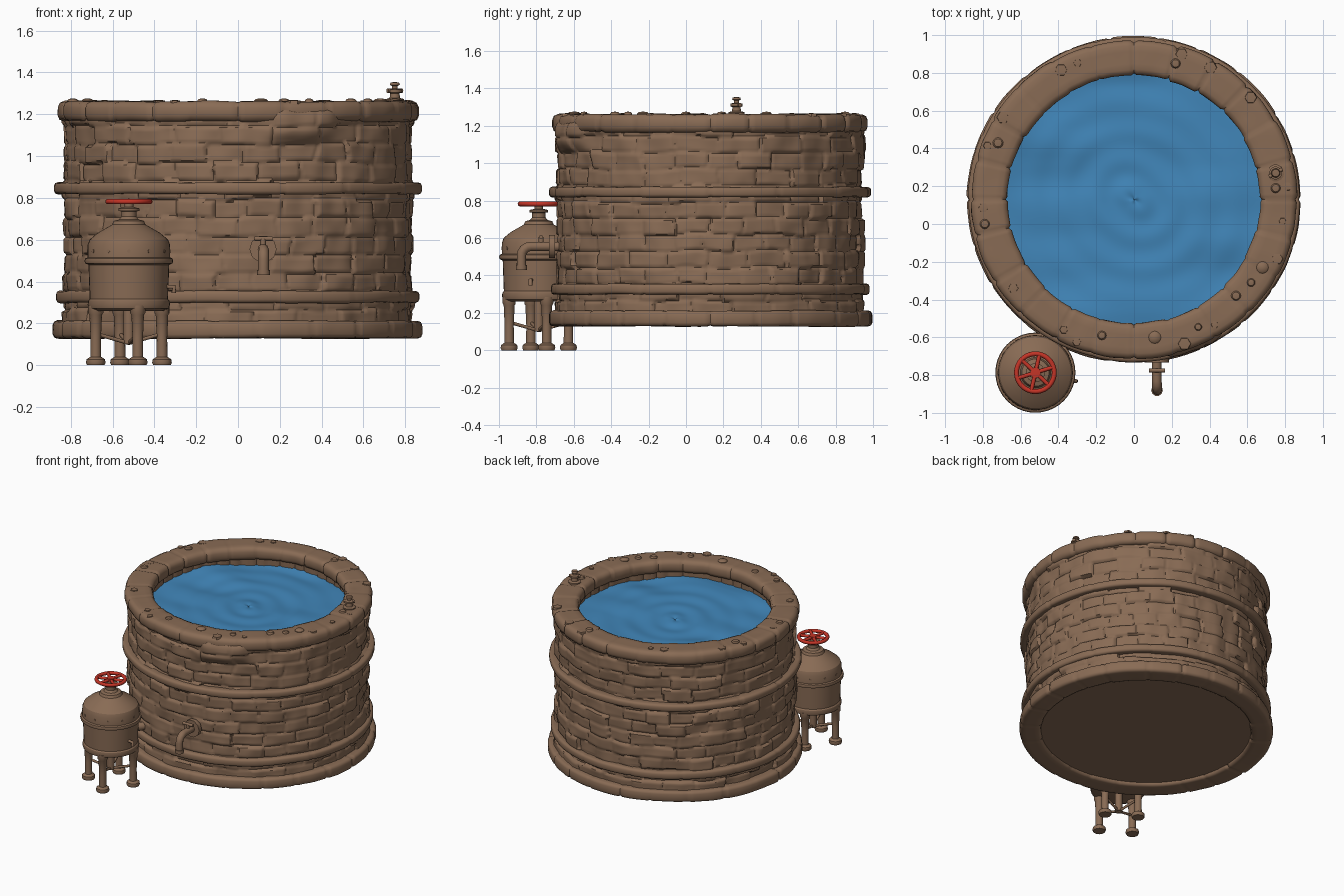
import bpy, bmesh, math, random
from mathutils import Vector, noise

if "Cube" in bpy.data.objects:
    bpy.data.objects.remove(bpy.data.objects["Cube"])

random.seed(4)
TAU = 2 * math.pi
CX, CY, SY = 0.0, 0.13, 0.98          # tank centre, slight y squash
BX, BY = -0.522, -0.787               # boiler centre


def material(name, rgb):
    m = bpy.data.materials.new(name)
    m.diffuse_color = (*rgb, 1)
    m.use_nodes = True
    m.node_tree.nodes["Principled BSDF"].inputs["Base Color"].default_value = m.diffuse_color
    return m


BROWN = material("weathered_brown", (0.25, 0.148, 0.09))
BLUE = material("water_blue", (0.052, 0.235, 0.48))
RED = material("wheel_red", (0.55, 0.035, 0.02))


def finish(name, bm, mat, angle=40):
    bmesh.ops.remove_doubles(bm, verts=bm.verts, dist=1e-5)
    bmesh.ops.recalc_face_normals(bm, faces=bm.faces)
    me = bpy.data.meshes.new(name)
    bm.to_mesh(me)
    bm.free()
    me.materials.append(mat)
    ob = bpy.data.objects.new(name, me)
    bpy.context.collection.objects.link(ob)
    bpy.ops.object.select_all(action='DESELECT')
    ob.select_set(True)
    bpy.context.view_layer.objects.active = ob
    bpy.ops.object.shade_smooth_by_angle(angle=math.radians(angle))
    return ob


def dense(profile, step):
    out = []
    for (r0, z0), (r1, z1) in zip(profile, profile[1:]):
        n = max(1, round(math.hypot(r1 - r0, z1 - z0) / step))
        out += [(r0 + (r1 - r0) * i / n, z0 + (z1 - z0) * i / n) for i in range(n)]
    return out + [profile[-1]]


def lathe(name, profile, at, n=32, disp=None, sy=1.0, mat=BROWN, closed=False, angle=40):
    """Revolve (r, z) points; disp(theta, r, z) returns a new (r, z)."""
    bm = bmesh.new()
    rings = []
    for r, z in profile:
        ring = []
        for i in range(n):
            t = TAU * i / n
            rr, zz = disp(t, r, z) if disp else (r, z)
            ring.append(bm.verts.new((at[0] + rr * math.cos(t), at[1] + rr * math.sin(t) * sy, zz)))
        rings.append(ring)
    for a, b in zip(rings, rings[1:] + (rings[:1] if closed else [])):
        for i in range(n):
            j = (i + 1) % n
            bm.faces.new((a[i], a[j], b[j], b[i]))
    return finish(name, bm, mat, angle)


def tube(name, pts, radius, mat=BROWN, cyclic=False):
    cu = bpy.data.curves.new(name, 'CURVE')
    cu.dimensions = '3D'
    cu.bevel_depth, cu.bevel_resolution, cu.use_fill_caps = radius, 3, True
    sp = cu.splines.new('POLY')
    sp.points.add(len(pts) - 1)
    for p, q in zip(sp.points, pts):
        p.co = (*q, 1)
    sp.use_cyclic_u = cyclic
    sp.use_smooth = True
    cu.materials.append(mat)
    ob = bpy.data.objects.new(name, cu)
    bpy.context.collection.objects.link(ob)
    return ob


def rnd(*key):
    return random.Random(hash(key)).random()


def fuzz(t, z, f, seed=0.0):
    return noise.noise(Vector((math.cos(t) * f, math.sin(t) * f, z * f + seed)))


# Uneven stone courses on the wall
def stone_wall(t, r, z):
    h = 0.088
    v = (z + 0.018 * fuzz(t, z, 4)) / h
    row = math.floor(v)
    cells = 22 + int(rnd(row, 1) * 10)
    u = (t / TAU + 0.004 * fuzz(t, z, 9, 3)) * cells + rnd(row, 2)
    cell = math.floor(u) % cells
    edge = min((v - row) * h, (1 - v + row) * h)
    side = min(u - math.floor(u), 1 - u + math.floor(u)) * TAU * r / cells
    d = (rnd(row, cell, 5) - 0.5) * 0.026 + 0.012 * fuzz(t, z, 8, 7)
    d -= 0.012 * max(0, 1 - min(edge, side) / 0.011) * (0.3 + 0.7 * rnd(row, cell, 8))
    # crumbled overhang under the rim, front right
    x = r * math.cos(t)
    if math.sin(t) < 0 and z > 1.02:
        q = ((x - 0.30) / 0.16) ** 4 + ((z - 1.15) / 0.075) ** 4
        d += 0.04 * math.exp(-q)
    return r + d, z


lathe("stone_wall", dense([(0.835, 0.17), (0.833, 1.22)], 0.0105), (CX, CY), 480, stone_wall, SY, angle=50)


# Worn rings: split into blocks with slightly different size and dark seams
def worn(seed, blocks, amp, mid_r, mid_z, seam=0.03):
    def f(t, r, z):
        u = t / TAU * blocks + 0.25 * fuzz(t, 0, 3, seed)
        c = math.floor(u) % blocks
        s = min(u - math.floor(u), 1 - u + math.floor(u)) * TAU * 0.85 / blocks
        k = 1 + (rnd(seed, c) - 0.5) * amp - seam * 4 * max(0, 1 - s / 0.012)
        k += amp * 0.5 * fuzz(t, z + r, 9, seed)
        return mid_r + (r - mid_r) * k, mid_z + (z - mid_z) * k
    return f


def block_ring(name, r0, r1, z0, z1, bev, seed, blocks, amp, wob=0.0):
    p = [(r0, z0 + bev), (r0 + bev * .3, z0 + bev * .3), (r0 + bev, z0), (r1 - bev, z0),
         (r1 - bev * .3, z0 + bev * .3), (r1, z0 + bev), (r1, z1 - bev),
         (r1 - bev * .3, z1 - bev * .3), (r1 - bev, z1), (r0 + bev, z1),
         (r0 + bev * .3, z1 - bev * .3), (r0, z1 - bev)]
    f = worn(seed, blocks, amp, (r0 + r1) / 2, (z0 + z1) / 2)

    def g(t, r, z):
        r, z = f(t, r, z)
        return r, z + wob * fuzz(t, 0, 3, seed)
    lathe(name, dense(p, 0.03), (CX, CY), 300, g, SY, closed=True, angle=50)


block_ring("base_ring", 0.73, 0.883, 0.128, 0.212, 0.02, 1, 22, 0.07, 0.004)
block_ring("lower_band", 0.80, 0.868, 0.298, 0.355, 0.016, 2, 14, 0.10, 0.005)
block_ring("upper_band", 0.80, 0.878, 0.818, 0.873, 0.016, 3, 14, 0.10, 0.005)
block_ring("rim", 0.668, 0.862, 1.165, 1.262, 0.03, 4, 24, 0.08, 0.005)

# Inner staves, tank floor
lathe("inner_wall", [(0.70, 1.05), (0.695, 1.2)], (CX, CY), 240,
      lambda t, r, z: (r + (0.012 if (t / TAU * 48) % 1 < 0.2 else 0), z), SY)
lathe("tank_floor", [(0, 0.15), (0.76, 0.15)], (CX, CY), 64, sy=SY)


# Rippled water
def ripple(t, r, z):
    x, y = r * math.cos(t), r * math.sin(t)
    w = 0.006 * math.sin(r * 38 + 0.8 * math.sin(2 * t)) * math.exp(-r * 2.5)
    return r, z + w + 0.022 * noise.noise(Vector((x * 2.2, y * 5, 1.5))) * min(1, r * 3)


lathe("water", dense([(0, 1.125), (0.705, 1.125)], 0.015), (CX, CY), 128, ripple, SY, BLUE)

# Rivets and loose stones on the rim
for i, (x, y, s) in enumerate([(-.17, -.59, .024), (.11, -.60, .033), (.34, -.545, .02), (.54, -.38, .026),
                               (.68, -.23, .032), (.62, -.31, .022), (-.79, 0, .026), (-.72, .43, .028),
                               (.22, .85, .026), (.75, .19, .026)]):
    z = 1.255
    lathe(f"rim_rivet_{i}", [(s, z), (s, z + .01), (s * .75, z + .018), (0, z + .021)], (x, y), 12)
for i in range(16):
    a = TAU * (i + rnd(i, 9)) / 16
    r = 0.79 + 0.04 * rnd(i, 10)
    s = 0.02 + 0.02 * rnd(i, 11)
    lathe(f"rim_chip_{i}", [(s, 1.25), (s * .9, 1.266), (0, 1.268)], (CX + r * math.cos(a), CY + r * math.sin(a) * SY), 6)

# Small valve on the rim
lathe("rim_valve", [(.045, 1.25), (.045, 1.272), (.025, 1.278), (.022, 1.30), (.034, 1.305), (.034, 1.318),
                    (.014, 1.322), (.014, 1.335), (.024, 1.34), (.02, 1.352), (0, 1.354)], (.75, .27), 14)
tube("rim_valve_handle", [(.715, .25, 1.312), (.785, .29, 1.312)], .011)

# Tap on the front
tube("tap_spout", [(.12, -.68, .555), (.12, -.83, .555)] +
     [(.122, -.83 - .05 * math.sin(a), .505 + .05 * math.cos(a)) for a in (.4, .8, 1.2, 1.57)] +
     [(.122, -.88, .44)], .026)
tube("tap_mouth", [(.122, -.88, .455), (.122, -.88, .43)], .031)
tube("tap_flange", [(.12, -.70, .555), (.12, -.732, .555)], .065)
tube("tap_stem", [(.12, -.775, .555), (.12, -.775, .605)], .014)
tube("tap_handle", [(.08, -.775, .605), (.165, -.775, .605)], .011)

# Boiler body, dome and neck
lathe("boiler", [(0, .26), (.165, .26), (.192, .272), (.197, .29), (.194, .308), (.187, .316), (.193, .48),
                 (.209, .487), (.212, .498), (.209, .51), (.198, .515), (.197, .575), (.188, .60), (.15, .632),
                 (.08, .672), (.072, .69), (.048, .696), (.036, .71), (.036, .735), (.05, .738), (.05, .75),
                 (.022, .756), (.022, .79), (0, .79)], (BX, BY), 40, angle=30)
for i in range(12):
    a = TAU * i / 12
    c, s = math.cos(a), math.sin(a)
    tube(f"boiler_rivet_{i}", [(BX + .18 * c, BY + .18 * s, .545), (BX + .2 * c, BY + .2 * s, .545)], .009)
tube("boiler_spigot", [(BX + .17, BY - .04, .375), (BX + .215, BY - .045, .375), (BX + .215, BY - .045, .345)], .011)
tube("boiler_drain", [(BX, BY, .27), (BX, BY, .10)], .026)
tube("boiler_link", [(BX + .1, BY + .1, .40), (BX + .25, BY + .3, .40)], .03)

# Four legs with feet and braces
for i in range(4):
    a = math.radians(15 + 90 * i)
    x, y = BX + .164 * math.cos(a), BY + .164 * math.sin(a)
    lathe(f"boiler_leg_{i}", [(0, 0), (.042, 0), (.047, .012), (.044, .028), (.026, .04), (.025, .13), (.03, .24),
                              (.036, .25), (.036, .285), (0, .285)], (x, y), 14)
    tube(f"leg_brace_{i}", [(x, y, .15), (BX, BY, .105)], .009)

# Red hand wheel
Z = .782
tube("wheel_rim", [(BX + .1 * math.cos(TAU * i / 40), BY + .1 * math.sin(TAU * i / 40), Z) for i in range(40)],
     .013, RED, True)
lathe("wheel_hub", [(0, Z - .012), (.028, Z - .012), (.028, Z + .012), (0, Z + .014)], (BX, BY), 16, mat=RED)
for i in range(6):
    a = TAU * i / 6 + .3
    tube(f"wheel_spoke_{i}", [(BX, BY, Z), (BX + .1 * math.cos(a), BY + .1 * math.sin(a), Z)], .011, RED)
